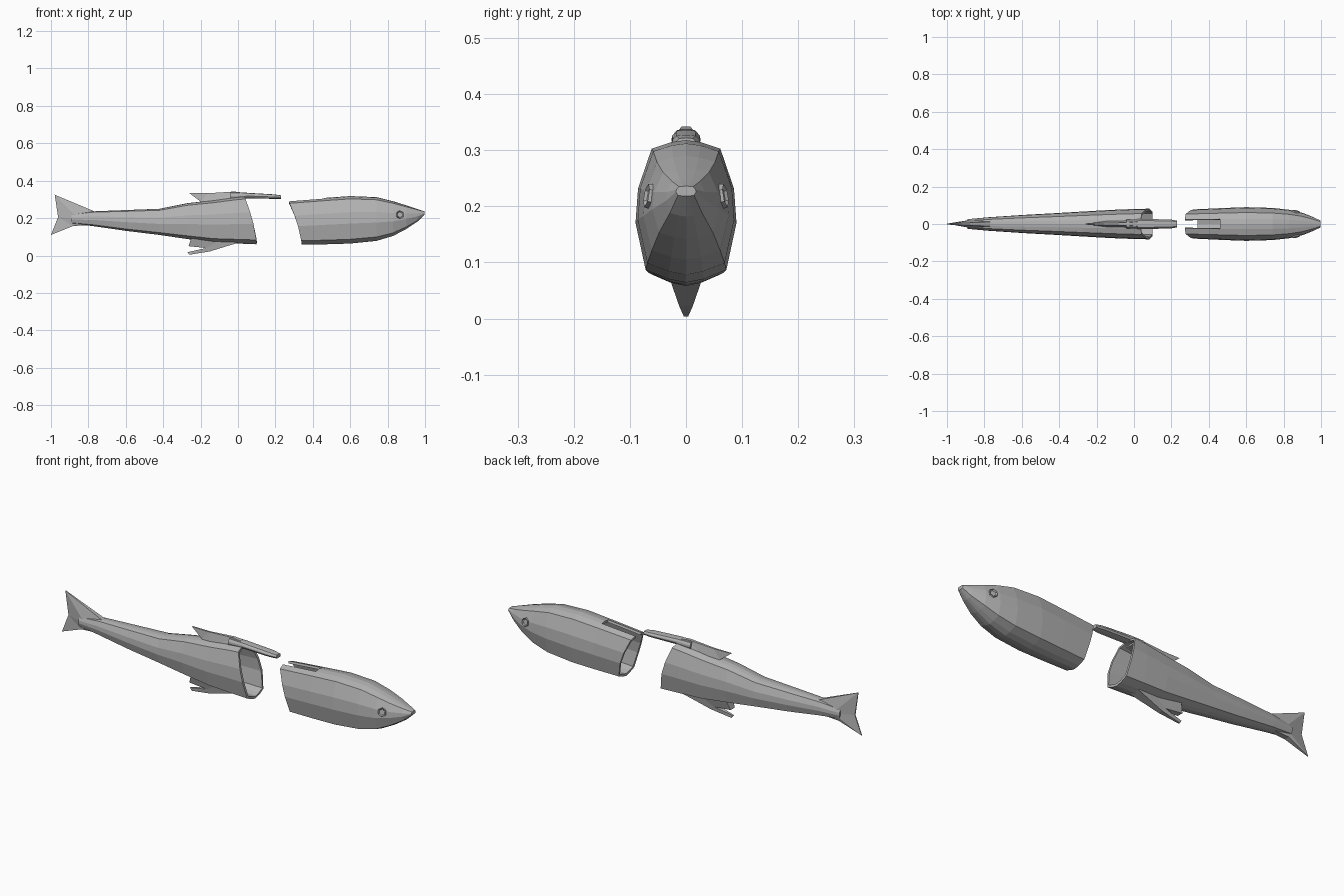
import bpy, bmesh
from mathutils import Vector

if "Cube" in bpy.data.objects:
    bpy.data.objects.remove(bpy.data.objects["Cube"])

grey = bpy.data.materials.new("plain grey")
grey.use_nodes = True
grey.diffuse_color = (0.45, 0.45, 0.45, 1)
grey.node_tree.nodes["Principled BSDF"].inputs["Base Color"].default_value = grey.diffuse_color

# Half cross-section: share of half width, share of height, from back to belly
HALF = [(0, 1), (.3, .985), (.68, .94), (.95, .66), (1, .42), (.8, .09), (.35, .025), (0, 0)]
RING = HALF + [(-y, z) for y, z in HALF[-2:0:-1]]


def finish(bm, name):
    bmesh.ops.recalc_face_normals(bm, faces=bm.faces)
    mesh = bpy.data.meshes.new(name)
    bm.to_mesh(mesh)
    bm.free()
    mesh.materials.append(grey)
    obj = bpy.data.objects.new(name, mesh)
    bpy.context.collection.objects.link(obj)
    return obj


def loft(name, stations, wall=0, slot_steps=0):
    """Stations are (x, bottom, top, half width, backward lean); the first is the open end."""
    bm = bmesh.new()
    rings = [[bm.verts.new((x + lean * f ** 1.5, y * w, bot + f * (top - bot)))
              for y, f in RING] for x, bot, top, w, lean in stations]
    n = len(RING)
    for s, (a, b) in enumerate(zip(rings, rings[1:])):
        for i in range(n):
            if s < slot_steps and i in (0, n - 1):
                continue
            j = (i + 1) % n
            bm.faces.new((a[i], a[j], b[j], b[i]))
    bm.faces.new(rings[-1])
    if not wall:
        bm.faces.new(rings[0])
    for v in [v for v in bm.verts if not v.link_faces]:
        bm.verts.remove(v)
    obj = finish(bm, name)
    if wall:
        mod = obj.modifiers.new("shell wall", "SOLIDIFY")
        mod.thickness = wall
        mod.offset = -1
    return obj


def fin(name, outline):
    """Outline points are (x, z, half thickness)."""
    bm = bmesh.new()
    left = [bm.verts.new((x, t, z)) for x, z, t in outline]
    right = [bm.verts.new((x, -t, z)) for x, z, t in outline]
    n = len(outline)
    for i in range(n):
        j = (i + 1) % n
        bm.faces.new((left[i], left[j], right[j], right[i]))
    sides = [bm.faces.new(left), bm.faces.new(right[::-1])]
    bmesh.ops.triangulate(bm, faces=sides)
    return finish(bm, name)


# Hollow front half with a slot in its back
loft("front_body", [
    (.34, .058, .293, .078, -.07), (.47, .06, .308, .085, -.01),
    (.6, .064, .318, .09, 0), (.74, .078, .312, .086, 0),
    (.83, .105, .29, .076, 0), (.9, .142, .268, .06, 0),
    (.96, .182, .248, .036, 0), (.998, .218, .236, .018, 0)],
    wall=.012, slot_steps=1)

# Hollow rear half tapering to the tail
loft("rear_body", [
    (.1, .06, .318, .082, -.065), (0, .064, .312, .08, -.02), (-.13, .07, .296, .075, 0),
    (-.27, .088, .28, .067, 0), (-.42, .11, .25, .058, 0), (-.6, .132, .243, .048, 0),
    (-.78, .158, .236, .036, 0), (-.89, .17, .222, .026, 0)], wall=.012)

# Tongue that slides into the slot
loft("slide_tongue", [(.23, .303, .322, .018, 0), (.19, .303, .327, .025, 0),
                      (.04, .306, .336, .026, 0), (-.04, .298, .338, .024, 0)])

# Back and belly fins
fin("back_fin", [(.02, .337, .012), (-.02, .342, .008), (-.16, .333, .005), (-.26, .334, .003),
                 (-.2, .288, .008), (-.145, .262, .022), (.02, .295, .028)])
fin("belly_fin", [(0, .068, .028), (-.15, .022, .012), (-.26, .004, .004), (-.27, .018, .004),
                  (-.17, .04, .014), (-.265, .05, .016), (-.25, .092, .028), (-.08, .09, .028)])

# Tail lobes
fin("tail_upper_lobe", [(-.76, .233, .012), (-.98, .325, .002), (-.962, .205, .003), (-.85, .195, .026)])
fin("tail_lower_lobe", [(-.78, .163, .012), (-.88, .158, .014), (-1, .11, .002),
                        (-.962, .205, .003), (-.85, .195, .026)])

# Hexagonal eyes: raised rim around a sunken pupil
for side, label in ((1, "left"), (-1, "right")):
    bm = bmesh.new()
    bmesh.ops.create_cone(bm, cap_ends=True, segments=6, radius1=.024, radius2=.021, depth=.016)
    cap = max(bm.faces, key=lambda f: f.calc_center_median().z)
    bmesh.ops.inset_individual(bm, faces=[cap], thickness=.006)
    for v in cap.verts:
        v.co.z -= .005
    eye = finish(bm, label + "_eye")
    outward = Vector((.22, side, .18))
    eye.rotation_euler = outward.to_track_quat("Z", "Y").to_euler()
    eye.location = (.865, side * .063, .218)
